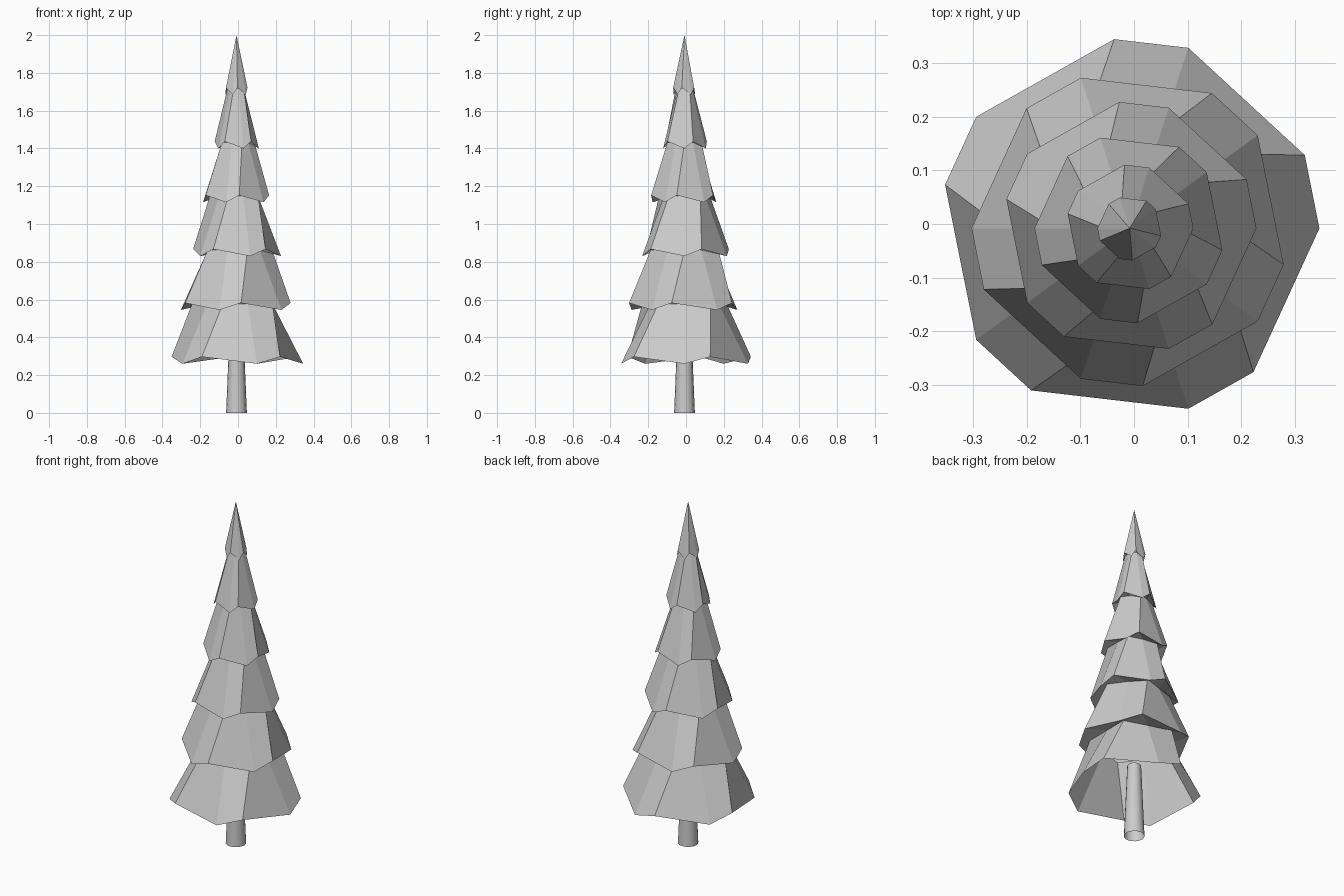
import bpy, bmesh
from math import cos, sin, radians

if "Cube" in bpy.data.objects:
    bpy.data.objects.remove(bpy.data.objects["Cube"])

CX = CY = -0.008          # trunk axis offset
TIERS = 6


def ring_point(r, deg, z):
    a = radians(deg)
    return (CX + r * cos(a), CY + r * sin(a), z)


def make_object(name, bm):
    bmesh.ops.recalc_face_normals(bm, faces=bm.faces)
    mesh = bpy.data.meshes.new(name)
    bm.to_mesh(mesh)
    bm.free()
    ob = bpy.data.objects.new(name, mesh)
    bpy.context.collection.objects.link(ob)
    return ob


def bridge(bm, low, high):
    n = len(low)
    for j in range(n):
        k = (j + 1) % n
        bm.faces.new((low[j], low[k], high[k], high[j]))


# Foliage: one stepped shell of jagged skirts, each turned 36 degrees
bm = bmesh.new()
inner = None
for i in range(TIERS):
    r = 0.353 - 0.0586 * i
    z = 0.26 + 0.285 * i
    turn = 36 * (i % 2)
    hem = []
    for k in range(5):
        hem.append(bm.verts.new(ring_point(r, turn + 72 * k, z)))
        hem.append(bm.verts.new(ring_point(r, turn + 72 * k + 22.7, z + 0.037)))
    # underside lip joining the skirt below
    if inner:
        s = 1 if turn else -1
        matched = [inner[(j + s) % 10] for j in range(10)]
        bridge(bm, matched, hem)
    # skirt rises to a pentagonal neck, or to the tip on the last tier
    if i < TIERS - 1:
        neck_r = 0.8 * (r - 0.0586)
        neck_z = z + 0.317
        inner = []
        for k in range(5):
            inner.append(bm.verts.new(ring_point(neck_r * cos(radians(36)), turn + 72 * k, neck_z)))
            inner.append(bm.verts.new(ring_point(neck_r, turn + 72 * k + 36, neck_z)))
        bridge(bm, hem, inner)
    else:
        tip = bm.verts.new((CX, CY, 2.0))
        for j in range(10):
            bm.faces.new((hem[j], hem[(j + 1) % 10], tip))
make_object("foliage", bm)

# Trunk: tapered open tube
bm = bmesh.new()
rings = [[bm.verts.new(ring_point(r, 22.5 * j, z)) for j in range(16)]
         for r, z in ((0.055, 0.0), (0.037, 0.43))]
bridge(bm, *rings)
trunk = make_object("trunk", bm)
for p in trunk.data.polygons:
    p.use_smooth = True
